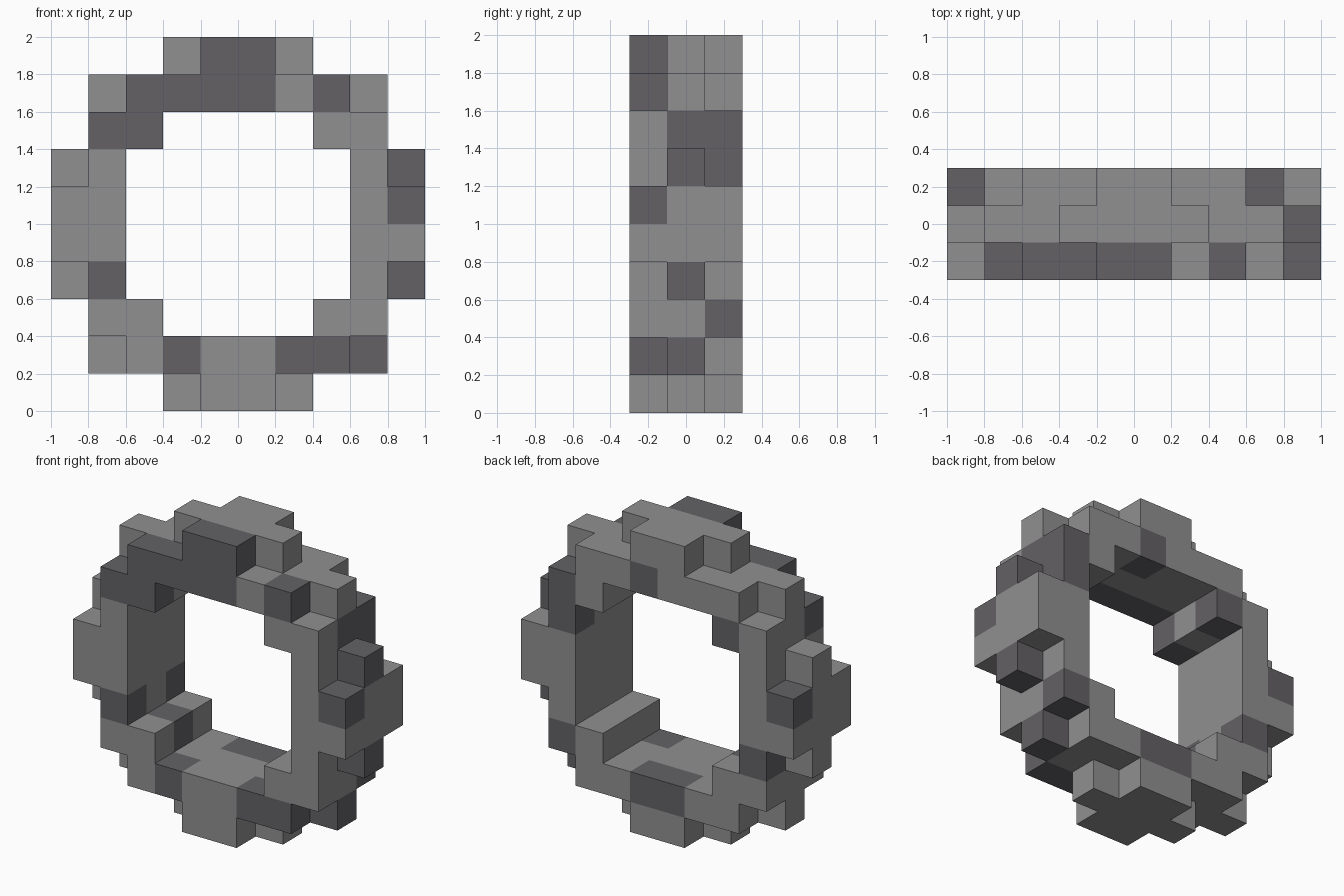
import bpy
import bmesh
from mathutils import Vector

SIZE = 0.2       # edge of one block
COUNT = 10       # blocks across the ring
LAYERS = 3       # blocks through its depth

cube = bpy.data.objects.get("Cube")
if cube:
    bpy.data.objects.remove(cube, do_unlink=True)


def make_material(name, colour):
    mat = bpy.data.materials.new(name)
    mat.use_nodes = True
    mat.diffuse_color = (*colour, 1)
    bsdf = mat.node_tree.nodes["Principled BSDF"]
    bsdf.inputs["Base Color"].default_value = (*colour, 1)
    bsdf.inputs["Roughness"].default_value = 0.9
    return mat


light_stone = make_material("light grey stone", (0.28, 0.28, 0.28))
dark_stone = make_material("dark grey stone", (0.126, 0.12, 0.13))

# Dark blocks of each layer, front to back: row -> columns
DARK = [
    {9: "45", 8: "23457", 7: "12", 5: "9", 3: "1", 1: "367"},
    {7: "8", 6: "9", 3: "9", 2: "2", 1: "8"},
    {8: "5", 7: "28", 6: "8", 5: "0", 3: "1", 2: "8", 1: "45"},
]


def filled(x, y, z):
    """Ring of blocks whose middle layer is wider than the outer two."""
    if not 0 <= y < LAYERS:
        return False
    centre = (COUNT - 1) / 2
    dist = (x - centre) ** 2 + (z - centre) ** 2
    return 12 < dist < (25 if y == 1 else 21)


def is_dark(x, y, z):
    return str(x) in DARK[y].get(z, "")


def add_block_sides(bm, x, y, z):
    """Add only the exposed sides of one block."""
    middle = Vector((x, y, z)) + Vector((0.5, 0.5, 0.5))
    offset = Vector((COUNT / 2, LAYERS / 2, 0))
    for axis in range(3):
        for sign in (-1, 1):
            normal = Vector((0, 0, 0))
            normal[axis] = sign
            if filled(x + int(normal.x), y + int(normal.y), z + int(normal.z)):
                continue
            u = Vector((0, 0, 0))
            u[(axis + 1) % 3] = 0.5
            v = normal.cross(u)
            corners = [middle + normal / 2 + c for c in (-u - v, u - v, u + v, v - u)]
            face = bm.faces.new([bm.verts.new((c - offset) * SIZE) for c in corners])
            face.material_index = int(is_dark(x, y, z))


# Stone ring
bm = bmesh.new()
for x in range(COUNT):
    for y in range(LAYERS):
        for z in range(COUNT):
            if filled(x, y, z):
                add_block_sides(bm, x, y, z)
bmesh.ops.remove_doubles(bm, verts=bm.verts, dist=0.001)

mesh = bpy.data.meshes.new("stone_ring")
bm.to_mesh(mesh)
bm.free()
mesh.materials.append(light_stone)
mesh.materials.append(dark_stone)
ring = bpy.data.objects.new("stone_ring", mesh)
bpy.context.collection.objects.link(ring)
